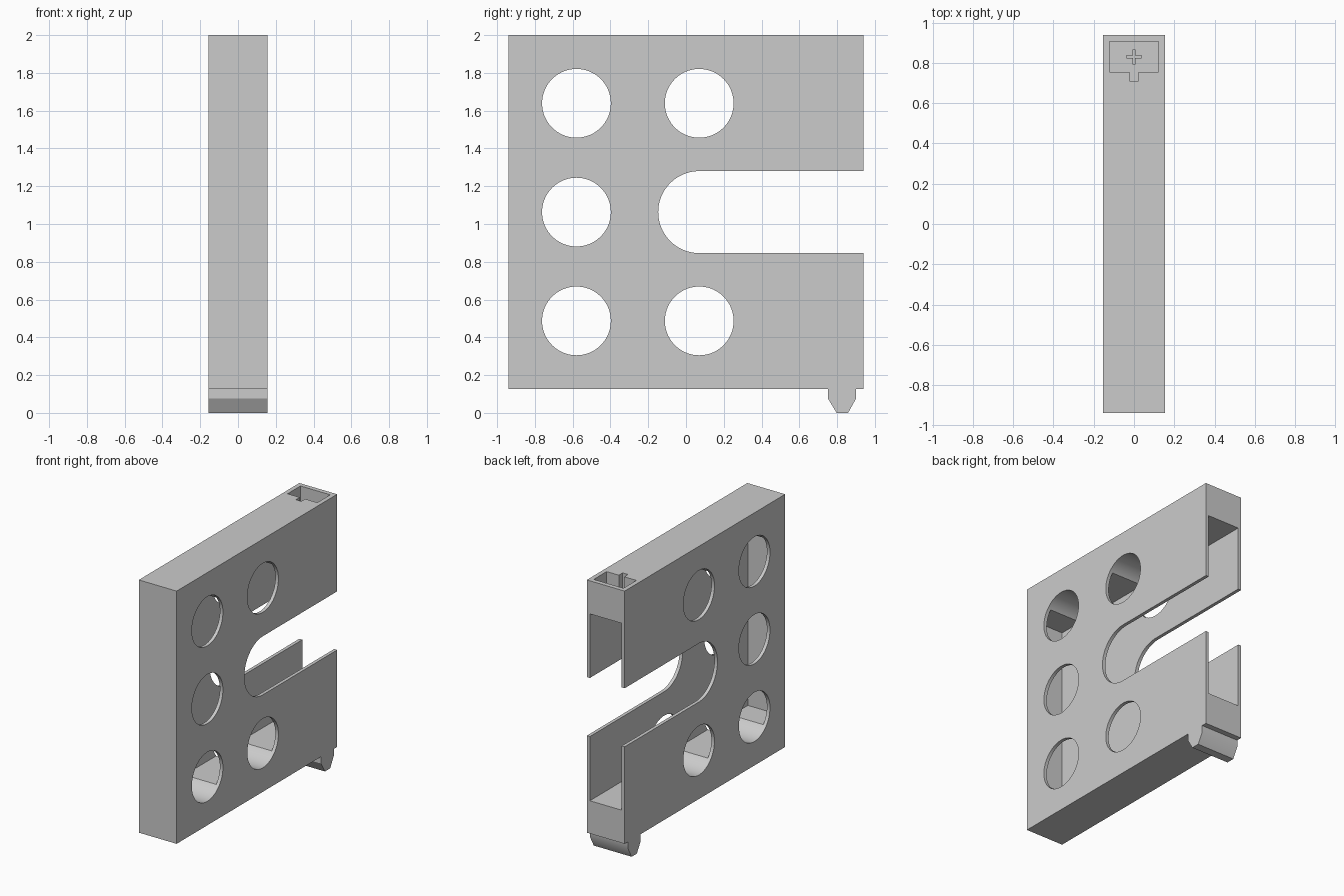
import bpy, math

cube = bpy.data.objects.get("Cube")
if cube:
    bpy.data.objects.remove(cube, do_unlink=True)

# Single plain grey plastic
grey = bpy.data.materials.new("plain grey")
grey.use_nodes = True
COLOUR = (0.6, 0.6, 0.6, 1)
grey.diffuse_color = COLOUR
grey.node_tree.nodes["Principled BSDF"].inputs["Base Color"].default_value = COLOUR


def prism(name, outline, low, high, axis):
    """Extrude a counter-clockwise outline: (y, z) along X or (x, y) along Z."""
    place = (lambda p, h: (h, *p)) if axis == "X" else (lambda p, h: (*p, h))
    n = len(outline)
    verts = [place(p, h) for h in (low, high) for p in outline]
    faces = [list(range(n))[::-1], list(range(n, 2 * n))]
    faces += [[i, (i + 1) % n, n + (i + 1) % n, n + i] for i in range(n)]
    mesh = bpy.data.meshes.new(name)
    mesh.from_pydata(verts, [], faces)
    mesh.materials.append(grey)
    obj = bpy.data.objects.new(name, mesh)
    bpy.context.collection.objects.link(obj)
    return obj


def arc(y, z, radius, start, end, steps):
    angles = [math.radians(start + (end - start) * i / steps) for i in range(steps + 1)]
    return [(y + radius * math.cos(a), z + radius * math.sin(a)) for a in angles]


def rect(a0, b0, a1, b1):
    return [(a0, b0), (a1, b0), (a1, b1), (a0, b1)]


def cut(target, cutter):
    cutter.hide_render = True
    mod = target.modifiers.new("cut", "BOOLEAN")
    mod.operation = "DIFFERENCE"
    mod.solver = "EXACT"
    mod.object = cutter
    bpy.context.view_layer.objects.active = target
    bpy.ops.object.modifier_apply(modifier=mod.name)
    bpy.data.objects.remove(cutter, do_unlink=True)


HALF_WIDTH, HALF_LENGTH = 0.155, 0.94
BASE, MIDDLE = 0.127, 1.063
HOLE_Y, HOLE_STEP = (-0.58, 0.07), 0.576

# Body outline with tapered foot and round-ended slot open to the back
foot = [(0.752, BASE), (0.752, 0.075), (0.797, 0), (0.858, 0), (0.9, 0.075), (0.9, BASE)]
slot_end = arc(HOLE_Y[1], MIDDLE, 0.217, 270, 90, 40)
outline = [(-HALF_LENGTH, BASE)] + foot + [(HALF_LENGTH, BASE)]
outline += [(HALF_LENGTH, slot_end[0][1])] + slot_end + [(HALF_LENGTH, slot_end[-1][1])]
outline += [(HALF_LENGTH, 2), (-HALF_LENGTH, 2)]
body = prism("slotted_body", outline, -HALF_WIDTH, HALF_WIDTH, "X")

# Inner cavity, leaving thin side walls and a thin front wall
cut(body, prism("cavity_cutter", rect(-0.91, 0.37, 1.2, 1.755), -0.13, 0.13, "X"))

# Round holes through both sides
for y in HOLE_Y:
    for row in (-1, 0, 1):
        if row == 0 and y == HOLE_Y[1]:
            continue
        circle = arc(y, MIDDLE + row * HOLE_STEP, 0.182, 0, 360, 72)[:-1]
        cut(body, prism("hole_cutter", circle, -0.4, 0.4, "X"))

# Top socket with a small key notch
socket = [(-0.122, 0.755), (-0.022, 0.755), (-0.022, 0.71), (0.022, 0.71),
          (0.022, 0.755), (0.122, 0.755), (0.122, 0.906), (-0.122, 0.906)]
cut(body, prism("socket_cutter", socket, 1.87, 2.1, "Z"))

# Cross recess in the socket floor
for half_x, half_y in ((0.038, 0.006), (0.006, 0.038)):
    cross_bar = rect(-half_x, 0.83 - half_y, half_x, 0.83 + half_y)
    cut(body, prism("cross_cutter", cross_bar, 1.82, 1.95, "Z"))

# Smooth the round walls and keep the edges crisp
bpy.ops.object.select_all(action="DESELECT")
body.select_set(True)
bpy.context.view_layer.objects.active = body
bpy.ops.object.shade_smooth_by_angle(angle=math.radians(30))
